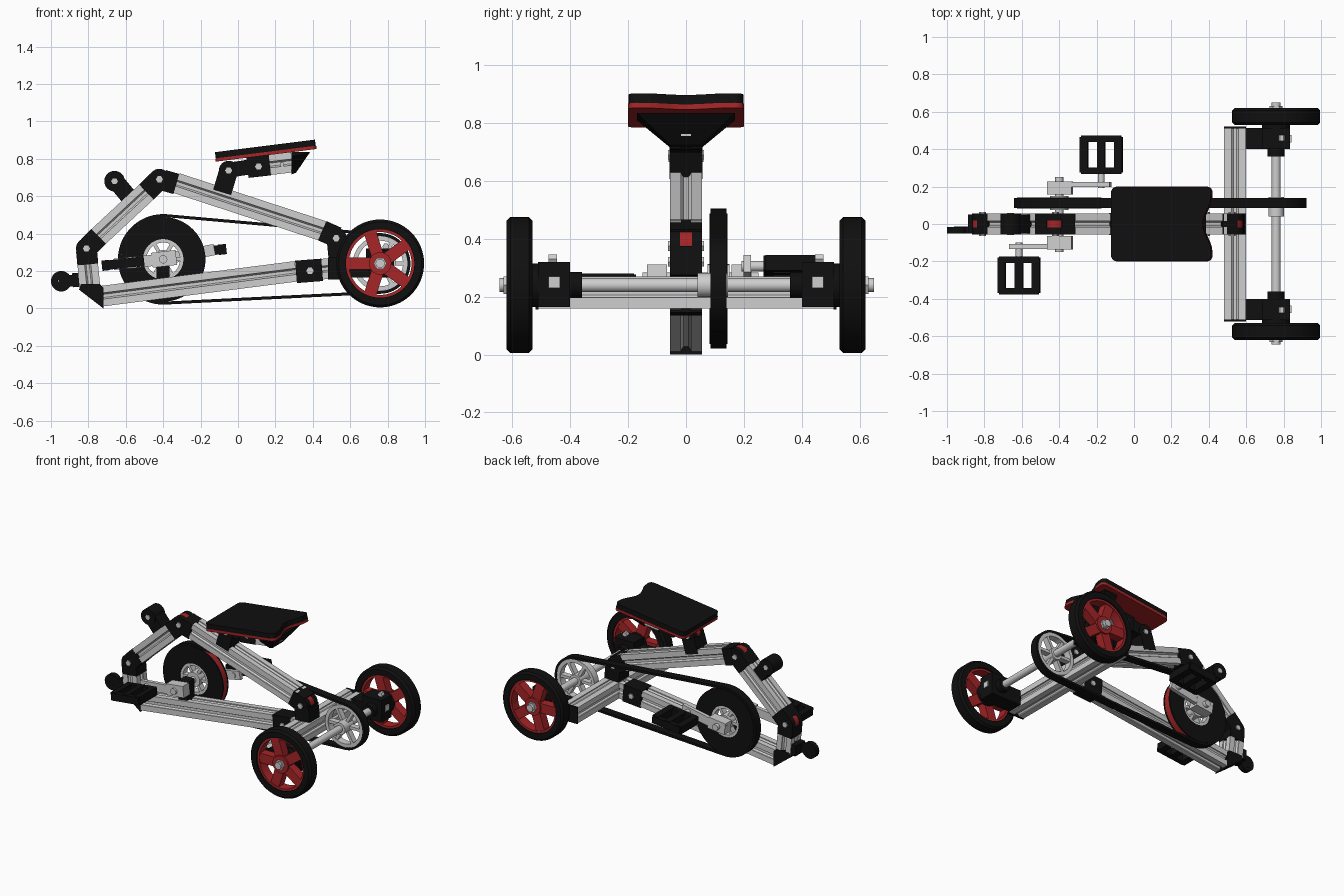
import bpy, bmesh
from math import sin, cos, pi, atan2, acos, hypot
from mathutils import Matrix, Vector

default = bpy.data.objects.get("Cube")
if default:
    bpy.data.objects.remove(default, do_unlink=True)


def material(name, color):
    mat = bpy.data.materials.new(name)
    mat.use_nodes = True
    mat.diffuse_color = (*color, 1)
    bsdf = next(n for n in mat.node_tree.nodes if n.type == 'BSDF_PRINCIPLED')
    bsdf.inputs["Base Color"].default_value = (*color, 1)
    return mat


BLACK = material("black plastic", (0.005, 0.005, 0.005))
RED = material("red plastic", (0.38, 0.018, 0.02))
GREY = material("aluminium grey", (0.62, 0.62, 0.62))


def finish(name, bm, mat, smooth=False):
    """Turn a bmesh into an object with one material."""
    bmesh.ops.remove_doubles(bm, verts=bm.verts, dist=1e-5)
    bmesh.ops.recalc_face_normals(bm, faces=bm.faces)
    mesh = bpy.data.meshes.new(name)
    bm.to_mesh(mesh)
    bm.free()
    obj = bpy.data.objects.new(name, mesh)
    bpy.context.collection.objects.link(obj)
    mesh.materials.append(mat)
    if smooth:
        bpy.ops.object.select_all(action='DESELECT')
        obj.select_set(True)
        bpy.context.view_layer.objects.active = obj
        bpy.ops.object.shade_smooth_by_angle()
    return obj


def extrude(name, outline, vector, mat):
    """Solid made by pushing a flat outline along a vector."""
    bm = bmesh.new()
    face = bm.faces.new([bm.verts.new(p) for p in outline])
    moved = bmesh.ops.extrude_face_region(bm, geom=[face], use_keep_orig=True)["geom"]
    bmesh.ops.translate(bm, vec=vector,
                        verts=[g for g in moved if isinstance(g, bmesh.types.BMVert)])
    return finish(name, bm, mat)


def slab(name, outline, y0, y1, mat):
    return extrude(name, [(x, y0, z) for x, z in outline], (0, y1 - y0, 0), mat)


def box(name, low, high, mat):
    (a, b, c), (d, e, f) = low, high
    return extrude(name, [(a, b, c), (d, b, c), (d, e, c), (a, e, c)], (0, 0, f - c), mat)


def section(w, h, slotted):
    """Square tube outline, optionally with a slot on each side."""
    side = [(-1, -1)]
    if slotted:
        side += [(-.3, -1), (-.3, -.88), (-.15, -.7), (.15, -.7), (.3, -.88), (.3, -1)]
    turns = [(1, 0), (0, 1), (-1, 0), (0, -1)]
    return [((c * u - s * v) * w / 2, (s * u + c * v) * h / 2)
            for c, s in turns for u, v in side]


def bar(name, p, q, mat, h=0.11, w=0.11, y=0, slotted=False):
    """Straight bar between two (x, z) points."""
    dx, dz = q[0] - p[0], q[1] - p[1]
    n = hypot(dx, dz)
    outline = [(p[0] - v * dz / n, y + u, p[1] + v * dx / n)
               for u, v in section(w, h, slotted)]
    return extrude(name, outline, (dx, 0, dz), mat)


def lathe(name, x, z, profile, mat, steps=48):
    """Spin a closed (radius, y) profile about the y direction."""
    bm = bmesh.new()
    rings = [[bm.verts.new((x + r * cos(2 * pi * i / steps), y,
                            z + r * sin(2 * pi * i / steps)))
              for r, y in profile] for i in range(steps)]
    for i in range(steps):
        a, b = rings[i], rings[(i + 1) % steps]
        for j in range(len(profile)):
            k = (j + 1) % len(profile)
            bm.faces.new((a[j], b[j], b[k], a[k]))
    return finish(name, bm, mat, smooth=steps > 8)


def disc(name, x, z, y0, y1, r, mat, inner=0, steps=32):
    return lathe(name, x, z, [(inner, y0), (r, y0), (r, y1), (inner, y1)], mat, steps)


def hinge(name, x, z, r=0.056):
    """Black cheeks with a red core and a bolt through them."""
    for label, s in (("right", -1), ("left", 1)):
        disc(f"{name}_{label}_cheek", x, z, s * .02, s * .055, r, BLACK)
    disc(f"{name}_core", x, z, -.02, .02, r * .97, RED)
    disc(f"{name}_bolt", x, z, -.063, .063, .019, GREY, steps=6)


# Frame rails
bar("lower_rail", (-.73, .065), (.31, .198), GREY, slotted=True)
bar("lower_rail_rear", (.43, .208), (.49, .213), GREY, slotted=True)
bar("lower_rail_clamp", (.31, .195), (.45, .206), BLACK, h=.12, w=.112)
disc("lower_clamp_bolt", .385, .2, -.064, .064, .02, GREY, steps=6)
bar("upper_rail", (-.33, .67), (.48, .405), GREY, slotted=True)
bar("front_tube", (-.75, .38), (-.47, .64), GREY, slotted=True)
bar("front_post", (-.805, .25), (-.79, .1), GREY, slotted=True)

# Black couplings between rails and hinges
for place, p, q in (("upper_front", (-.4, .685), (-.33, .665)),
                    ("upper_rear", (.45, .415), (.53, .38)),
                    ("tube_top", (-.49, .622), (-.43, .68)),
                    ("tube_bottom", (-.8, .33), (-.745, .385)),
                    ("post_top", (-.81, .31), (-.803, .235)),
                    ("rear_post", (.53, .37), (.54, .27))):
    bar(f"{place}_coupling", p, q, BLACK, h=.112, w=.112)
for place, x, z in (("lower_front", -.81, .32), ("top", -.42, .69), ("rear", .525, .375)):
    hinge(f"{place}_hinge", x, z)
slab("front_corner", [(-.85, .1), (-.72, .0), (-.72, .11), (-.74, .13), (-.84, .13)],
     -.056, .056, BLACK)

# Stub ends of the frame
bar("nose_arm", (-.96, .145), (-.84, .15), BLACK, h=.06, w=.035, y=-.032)
disc("nose_eye", -.945, .145, -.05, -.015, .055, BLACK, inner=.017)
bar("nose_block", (-.885, .15), (-.845, .153), BLACK, h=.075, w=.1)
bar("knob_stem", (-.65, .675), (-.575, .585), BLACK, h=.09, w=.1)
disc("knob", -.66, .68, -.055, .055, .055, BLACK)
disc("knob_bolt", -.66, .68, -.06, .06, .018, GREY, steps=6)

# Rear cross beam, bearings and axle
extrude("cross_beam", [(.54 + u, -.51, .214 + v) for u, v in section(.12, .11, True)],
        (0, 1.02, 0), GREY)
AX, AZ = .76, .24
disc("rear_axle", AX, AZ, -.645, .65, .024, GREY)
for label, s in (("right", -1), ("left", 1)):
    y0, y1 = sorted((s * .4, s * .512))
    box(f"{label}_beam_cap", (.48, min(s * .51, s * .52), .155),
        (.6, max(s * .51, s * .52), .272), BLACK)
    box(f"{label}_bracket", (.595, y0, .165), (.7, y1, .27), BLACK)
    box(f"{label}_bearing_block", (.685, y0, .165), (.835, y1, .32), BLACK)
    disc(f"{label}_bearing_sleeve", AX, AZ, s * .36, s * .41, .045, BLACK)
    disc(f"{label}_hub_sleeve", AX, AZ, s * .5, s * .55, .075, BLACK)
    lathe(f"{label}_bracket_bolt", .79, .3, [(0, s * .445), (.018, s * .445),
          (.018, s * .475), (0, s * .475)], GREY, 6).location.z = .03
    box(f"{label}_block_nut", (.83, s * .455 - .02, .23), (.842, s * .455 + .02, .27), GREY)

    # Five spoke wheels
    mid = s * .575
    tyre = [(.183, -.045), (.222, -.045), (.235, -.032),
            (.235, .032), (.222, .045), (.183, .045)]
    lathe(f"{label}_tyre", AX, AZ, [(r, mid + y) for r, y in tyre], BLACK, 64)
    disc(f"{label}_rim", AX, AZ, mid - .035, mid + .035, .185, RED, inner=.168, steps=64)
    disc(f"{label}_wheel_hub", AX, AZ, mid - .042, mid + .042, .06, RED)
    disc(f"{label}_wheel_nut", AX, AZ, s * .61, s * .63, .035, GREY, steps=6)
    for k in range(5):
        a = pi * (1 + .4 * k)
        bar(f"{label}_spoke_{k}", (AX + .04 * cos(a), AZ + .04 * sin(a)),
            (AX + .175 * cos(a), AZ + .175 * sin(a)), RED, h=.066, w=.06, y=mid)

# Pulleys
CX, CZ = -.4, .262
disc("crank_pulley_rim", CX, CZ, .092, .133, .224, RED, inner=.11, steps=64)
for label, y in (("right", .082), ("left", .133)):
    disc(f"crank_pulley_{label}_face", CX, CZ, y, y + .01, .226, BLACK, inner=.108, steps=64)
disc("crank_pulley_hub", CX, CZ, .075, .15, .05, GREY)
disc("crank_pulley_ring", CX, CZ, .088, .138, .112, GREY, inner=.09)
disc("small_pulley_rim", AX, AZ, .088, .138, .146, GREY, inner=.122, steps=48)
disc("small_pulley_hub", AX, AZ, .04, .145, .042, GREY)
for label, x, z, r in (("crank", CX, CZ, .1), ("small", AX, AZ, .13)):
    for k in range(6):
        a = pi * k / 3
        bar(f"{label}_pulley_spoke_{k}", (x, z), (x + r * cos(a), z + r * sin(a)),
            GREY, h=.02, w=.04, y=.112)

# Drive belt wrapped round both pulleys
ra, rb = .226, .146
phi = atan2(AZ - CZ, AX - CX)
alpha = acos((ra - rb) / hypot(AX - CX, AZ - CZ))


def belt_loop(extra):
    big = [(CX, CZ, ra + extra, phi + alpha + (2 * pi - 2 * alpha) * i / 32) for i in range(33)]
    small = [(AX, AZ, rb + extra, phi - alpha + 2 * alpha * i / 32) for i in range(33)]
    return [(x + r * cos(a), z + r * sin(a)) for x, z, r, a in big + small]


bm = bmesh.new()
loops = [[bm.verts.new((x, y, z)) for x, z in belt_loop(e)]
         for e, y in ((0, .085), (.016, .085), (.016, .14), (0, .14))]
for j in range(4):
    a, b = loops[j], loops[(j + 1) % 4]
    for i in range(len(a)):
        k = (i + 1) % len(a)
        bm.faces.new((a[i], a[k], b[k], b[i]))
finish("drive_belt", bm, BLACK, smooth=True)

# Cranks and pedals
disc("crank_axle", CX, CZ, -.15, .25, .022, GREY)
bar("crank_support", (CX, .12), (CX, CZ + .03), BLACK, h=.07, w=.08)
for label, s, y, px, pz, py in (("right", -1, -.12, -.615, .24, -.275),
                                ("left", 1, .212, -.175, .305, .37)):
    tilt = atan2(pz - CZ, px - CX)
    end = (px + .05 * cos(tilt), pz + .05 * sin(tilt))
    start = (CX - .06 * cos(tilt), CZ - .06 * sin(tilt))
    bar(f"{label}_crank_arm", start, end, GREY, h=.06, w=.026, y=y)
    hub = y - s * .02
    bar(f"{label}_crank_clamp", (CX - .06, CZ - .005), (CX + .07, CZ + .01), GREY,
        h=.08, w=.07, y=hub)
    disc(f"{label}_pedal_axle", px, pz, y - .02 * s, py, .018, GREY)
    # Pedal: three cross bars between two rounded side bars
    slope = Vector((cos(.11), sin(.11)))
    for k in (-1, 0, 1):
        c = Vector((px, pz)) + slope * .0925 * k
        bar(f"{label}_pedal_bar_{k + 1}", c - slope * .021, c + slope * .021,
            BLACK, h=.055, w=.19, y=py)
    for k in (-1, 1):
        c = Vector((px, pz))
        bar(f"{label}_pedal_side_{k + 1}", c - slope * .105, c + slope * .105,
            BLACK, h=.05, w=.035, y=py + k * .085)

# Seat support
hinge("seat_hinge", -.05, .737, .052)
bar("seat_foot", (-.055, .72), (-.085, .62), BLACK, h=.1, w=.115)
bar("seat_rail_front", (-.03, .742), (.07, .757), BLACK, h=.08, w=.1)
bar("seat_clamp", (.05, .755), (.17, .768), BLACK, h=.115, w=.115)
disc("seat_clamp_bolt", .11, .758, -.064, .064, .019, GREY, steps=6)
bar("seat_rail", (.17, .768), (.29, .782), GREY, slotted=True)
disc("seat_rail_bolt", .235, .77, -.058, .058, .012, GREY, steps=6)
box("seat_rail_end_bolt", (.315, -.018, .755), (.335, .018, .79), GREY)
bm = bmesh.new()
for x, y, z in ((.285, .055, .715), (.31, .055, .725), (.285, .17, .81),
                (.385, .17, .835), (.285, .17, .835)):
    for s in (-1, 1):
        bm.verts.new((x, s * y, z))
bmesh.ops.convex_hull(bm, input=bm.verts)
finish("seat_bracket", bm, BLACK)

# Seat: rounded board with a hollowed rear edge, red below and black above
L, W, R = .272, .2, .03
outline = []
for cx, cy, quarter in ((R - L, R - W, 2), (L - R, R - W, 3), (L - R, W - R, 0), (R - L, W - R, 1)):
    if quarter == 0:
        outline += [(L - .045 * cos(pi * t / 12) ** 2, .15 * t / 6) for t in range(-5, 6)]
    outline += [(cx + R * cos(pi * (quarter + t / 5) / 2),
                 cy + R * sin(pi * (quarter + t / 5) / 2)) for t in range(6)]
pose = Matrix.Translation((.15, 0, .822)) @ Matrix.Rotation(-.125, 4, 'Y')
for name, grow, low, high, mat in (("seat_base", 1, -.004, .014, RED),
                                   ("seat_pad", .99, .014, .047, BLACK)):
    board = extrude(name, [(x * grow, y * grow, low) for x, y in outline],
                    (0, 0, high - low), mat)
    board.matrix_world = pose
